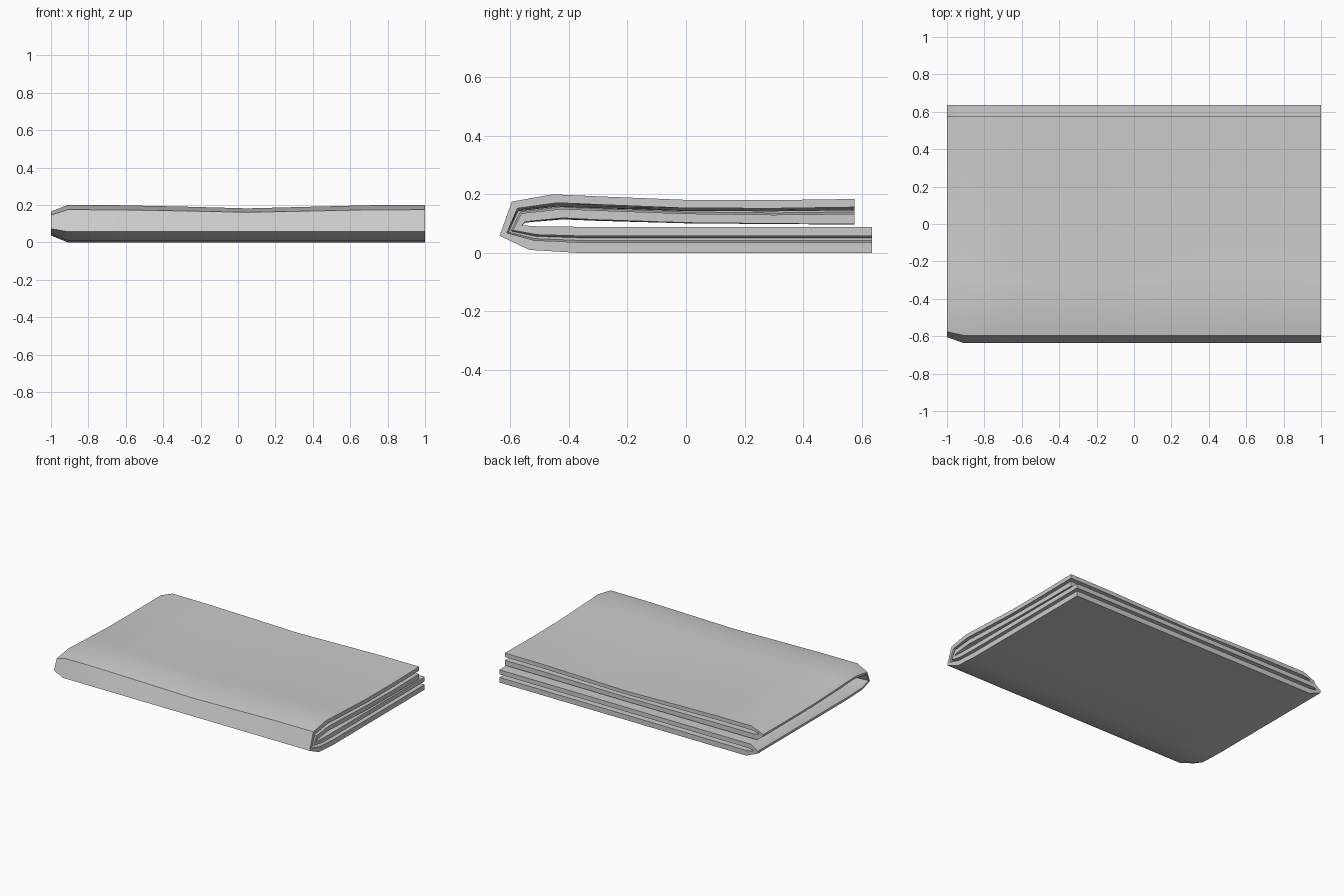
import bpy, bmesh, math
from mathutils import Vector

if "Cube" in bpy.data.objects:
    bpy.data.objects.remove(bpy.data.objects["Cube"])

# Four side-on (y, z) curves through the second fold: outermost to innermost surface
A = [(.575, .184), (.3, .180), (0, .181), (-.3, .193), (-.455, .2), (-.595, .175),
     (-.637, .058), (-.535, .01), (-.37, 0), (0, 0), (.635, 0)]
B = [(.575, .156), (.3, .152), (0, .153), (-.3, .165), (-.44, .171), (-.576, .152),
     (-.612, .068), (-.52, .043), (-.37, .036), (0, .036), (.635, .036)]
C = [(.575, .133), (.3, .130), (0, .134), (-.3, .145), (-.425, .150), (-.562, .135),
     (-.592, .077), (-.51, .062), (-.37, .058), (0, .058), (.635, .058)]
D = [(.575, .098), (.3, .100), (0, .103), (-.3, .113), (-.42, .119), (-.55, .106),
     (-.560, .094), (-.5, .09), (-.37, .089), (0, .089), (.635, .089)]
XS = [1, .7, .35, .05, -.3, -.65]


def point(x, p, q, t):
    """Blend two curves at x and add the gentle sag in the middle of the top."""
    y, z = Vector(p).lerp(Vector(q), t)
    sag = .018 * math.exp(-((x - .05) / .4) ** 2) * max(0, min(1, (z - .09) / .11))
    return Vector((x, y, z - sag))


# First fold: a U in x, closed at the left, as matching outer and inner chains
outer = [(x, 0) for x in XS + [-.91]] + [(-1, .42), (-1, .6), (-.95, 1)] + [(x, 1) for x in XS[::-1]]
inner = [(x, 0) for x in XS + [-.91]] + [(-.962, .3), (-.962, .7), (-.93, 1)] + [(x, 1) for x in XS[::-1]]

bm = bmesh.new()
O = [[bm.verts.new(point(x, A[i], D[i], t)) for x, t in outer] for i in range(len(A))]
I = [[bm.verts.new(point(x, B[i], C[i], t)) for x, t in inner] for i in range(len(A))]
m, n = len(A), len(outer)
for i in range(m - 1):
    for j in range(n - 1):
        bm.faces.new((O[i][j], O[i][j + 1], O[i + 1][j + 1], O[i + 1][j]))
        bm.faces.new((I[i][j], I[i + 1][j], I[i + 1][j + 1], I[i][j + 1]))
    # Right-hand hems
    for j in (0, n - 1):
        bm.faces.new((O[i][j], O[i + 1][j], I[i + 1][j], I[i][j]))
# Back hems
for i in (0, m - 1):
    for j in range(n - 1):
        bm.faces.new((O[i][j], I[i][j], I[i][j + 1], O[i][j + 1]))
bmesh.ops.recalc_face_normals(bm, faces=bm.faces)

me = bpy.data.meshes.new("folded_cloth")
bm.to_mesh(me)
bm.free()
cloth = bpy.data.objects.new("folded_cloth", me)
bpy.context.collection.objects.link(cloth)
bpy.context.view_layer.objects.active = cloth
cloth.select_set(True)
bpy.ops.object.shade_smooth_by_angle(angle=math.radians(50))
